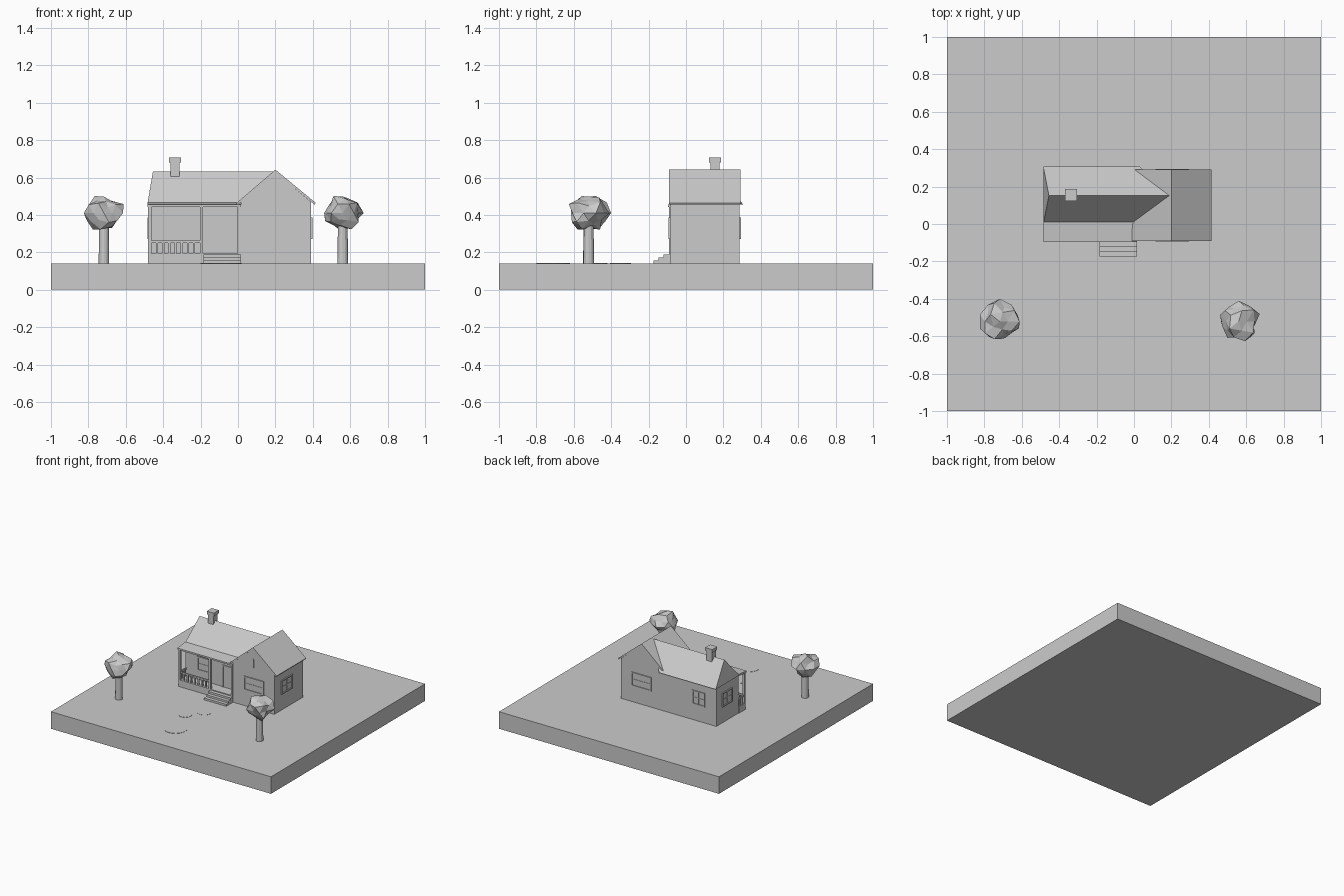
import bpy, bmesh, math, random
from mathutils import Vector, Matrix

if "Cube" in bpy.data.objects:
    bpy.data.objects.remove(bpy.data.objects["Cube"])


def finish(name, bm):
    bmesh.ops.recalc_face_normals(bm, faces=bm.faces[:])
    me = bpy.data.meshes.new(name)
    bm.to_mesh(me)
    bm.free()
    ob = bpy.data.objects.new(name, me)
    bpy.context.collection.objects.link(ob)
    return ob


def add_box(bm, x0, x1, y0, y1, z0, z1):
    mat = (Matrix.Translation(((x0 + x1) / 2, (y0 + y1) / 2, (z0 + z1) / 2))
           @ Matrix.Diagonal((x1 - x0, y1 - y0, z1 - z0, 1)))
    bmesh.ops.create_cube(bm, size=1, matrix=mat)


def boxes(name, *specs):
    bm = bmesh.new()
    for s in specs:
        add_box(bm, *s)
    return finish(name, bm)


def prism(name, profile, start, end, place):
    """Extrude a 2D profile between two positions on the remaining axis."""
    bm = bmesh.new()
    a = [bm.verts.new(place(p, start)) for p in profile]
    b = [bm.verts.new(place(p, end)) for p in profile]
    bm.faces.new(a)
    bm.faces.new(b)
    for i in range(len(a)):
        j = (i + 1) % len(a)
        bm.faces.new((a[i], a[j], b[j], b[i]))
    return finish(name, bm)


def along_y(p, t):
    return (p[0], t, p[1])


def along_x(p, t):
    return (t, p[0], p[1])


def window(name, x, y, width, angle, upright=True, z0=0.27, z1=0.385):
    """Pane with a raised frame and glazing bars, turned to its wall."""
    h, f, zm = width / 2, 0.01, (z0 + z1) / 2
    parts = [(-h, h, -0.002, 0.004, z0, z1),
             (-h, -h + f, -0.008, 0, z0, z1), (h - f, h, -0.008, 0, z0, z1),
             (-h + f, h - f, -0.008, 0, z0, z0 + f), (-h + f, h - f, -0.008, 0, z1 - f, z1),
             (-h + f, h - f, -0.005, 0, zm - 0.003, zm + 0.003)]
    if upright:
        parts.append((-0.003, 0.003, -0.005, 0, z0 + f, z1 - f))
    ob = boxes(name, *parts)
    ob.location = (x, y, 0)
    ob.rotation_euler.z = math.radians(angle)


G = 0.14  # lawn level
boxes("ground_slab", (-1, 1, -1, 1, 0, G))

# House walls: long main block and gabled wing
boxes("main_walls", (-0.475, 0.05, 0, 0.285, G, 0.46))
prism("wing_walls", [(0.015, G), (0.39, G), (0.39, 0.47), (0.2, 0.627), (0.015, 0.47)],
      -0.085, 0.285, along_y)

# Wing roof: thin folded sheet
prism("wing_roof", [(-0.01, 0.462), (0.2, 0.642), (0.415, 0.465), (0.41, 0.455),
                    (0.2, 0.626), (0.0, 0.455)], -0.092, 0.292, along_y)

# Main roof: ridge set in at the left end, running into the wing
bm = bmesh.new()
co = [(-0.485, 0, 0.455), (0.03, 0, 0.455), (0.03, 0.307, 0.455), (-0.485, 0.307, 0.455),
      (-0.455, 0.152, 0.632), (0.19, 0.152, 0.632)]
v = [bm.verts.new(c) for c in co]
for f in ((0, 1, 2, 3), (0, 1, 5, 4), (2, 3, 4, 5), (0, 4, 3), (1, 2, 5)):
    bm.faces.new([v[i] for i in f])
finish("main_roof", bm)
prism("porch_roof", [(0.01, 0.466), (-0.095, 0.455), (-0.095, 0.442), (0.01, 0.45)],
      -0.485, 0.015, along_x)

# Chimney with flared cap
boxes("chimney", (-0.362, -0.314, 0.13, 0.18, 0.55, 0.685),
      (-0.37, -0.306, 0.123, 0.188, 0.68, 0.706))

# Porch floor, steps, posts and railing
boxes("porch_floor", (-0.48, 0.015, -0.09, 0, G, 0.195))
boxes("steps", *[(-0.185, 0.015, -0.175 + 0.028 * i, -0.09, G, G + 0.016 * (i + 1))
                 for i in range(3)])
boxes("porch_posts", *[(x, x + 0.017, -0.09, -0.073, 0.19, 0.447)
                       for x in (-0.48, -0.204, -0.002)])
rail = [(-0.465, -0.2, -0.086, -0.076, 0.25, 0.262),
        (-0.477, -0.467, -0.08, 0, 0.25, 0.262)]
rail += [(-0.439 + 0.033 * i, -0.427 + 0.033 * i, -0.086, -0.076, 0.19, 0.25) for i in range(7)]
rail += [(-0.477, -0.467, -0.055 + 0.027 * i, -0.043 + 0.027 * i, 0.19, 0.25) for i in range(2)]
boxes("porch_railing", *rail)

# Door with surround
boxes("door", (-0.13, -0.055, -0.003, 0.003, 0.195, 0.365))
boxes("door_frame", (-0.14, -0.13, -0.008, 0.002, 0.195, 0.375),
      (-0.055, -0.045, -0.008, 0.002, 0.195, 0.375), (-0.13, -0.055, -0.008, 0.002, 0.365, 0.375))

# Windows on every wall
window("porch_window", -0.315, 0, 0.105, 0)
window("wing_front_window", 0.205, -0.085, 0.18, 0, False)
window("wing_side_window", 0.39, 0.075, 0.145, 90)
window("left_window", -0.475, 0.145, 0.13, -90)
window("back_main_window", -0.315, 0.285, 0.115, 180)
window("back_wing_window", 0.205, 0.285, 0.18, 180, False)

# Small cross vent in the front gable
boxes("gable_vent", (0.197, 0.203, -0.088, -0.08, 0.47, 0.54),
      (0.187, 0.215, -0.088, -0.08, 0.537, 0.543))

# Trees: round trunk and rough faceted crown
def tree(name, x, y, seed):
    rng = random.Random(seed)
    bm = bmesh.new()
    bmesh.ops.create_cone(bm, cap_ends=True, segments=12, radius1=0.028, radius2=0.026, depth=0.22,
                          matrix=Matrix.Translation((x, y, G + 0.11)))
    finish(name + "_trunk", bm)
    bm = bmesh.new()
    bmesh.ops.create_icosphere(bm, subdivisions=2, radius=1)
    for vert in bm.verts:
        n = vert.co.normalized()
        r = rng.uniform(0.075, 0.118)
        vert.co = Vector((n.x * r, n.y * r * 1.06, n.z * r * 0.92))
    bmesh.ops.translate(bm, verts=bm.verts[:], vec=(x, y, 0.41))
    finish(name + "_crown", bm)


tree("left_tree", -0.717, -0.522, 3)
tree("right_tree", 0.56, -0.52, 8)

# Stepping stones, barely proud of the lawn
for i, (x, y, r) in enumerate([(-0.07, -0.71, 0.09), (-0.15, -0.47, 0.05), (-0.06, -0.35, 0.055)]):
    bm = bmesh.new()
    bmesh.ops.create_cone(bm, cap_ends=True, segments=20, radius1=r, radius2=r, depth=0.004,
                          matrix=Matrix.Translation((x, y, G)))
    finish(f"stepping_stone_{i + 1}", bm)
